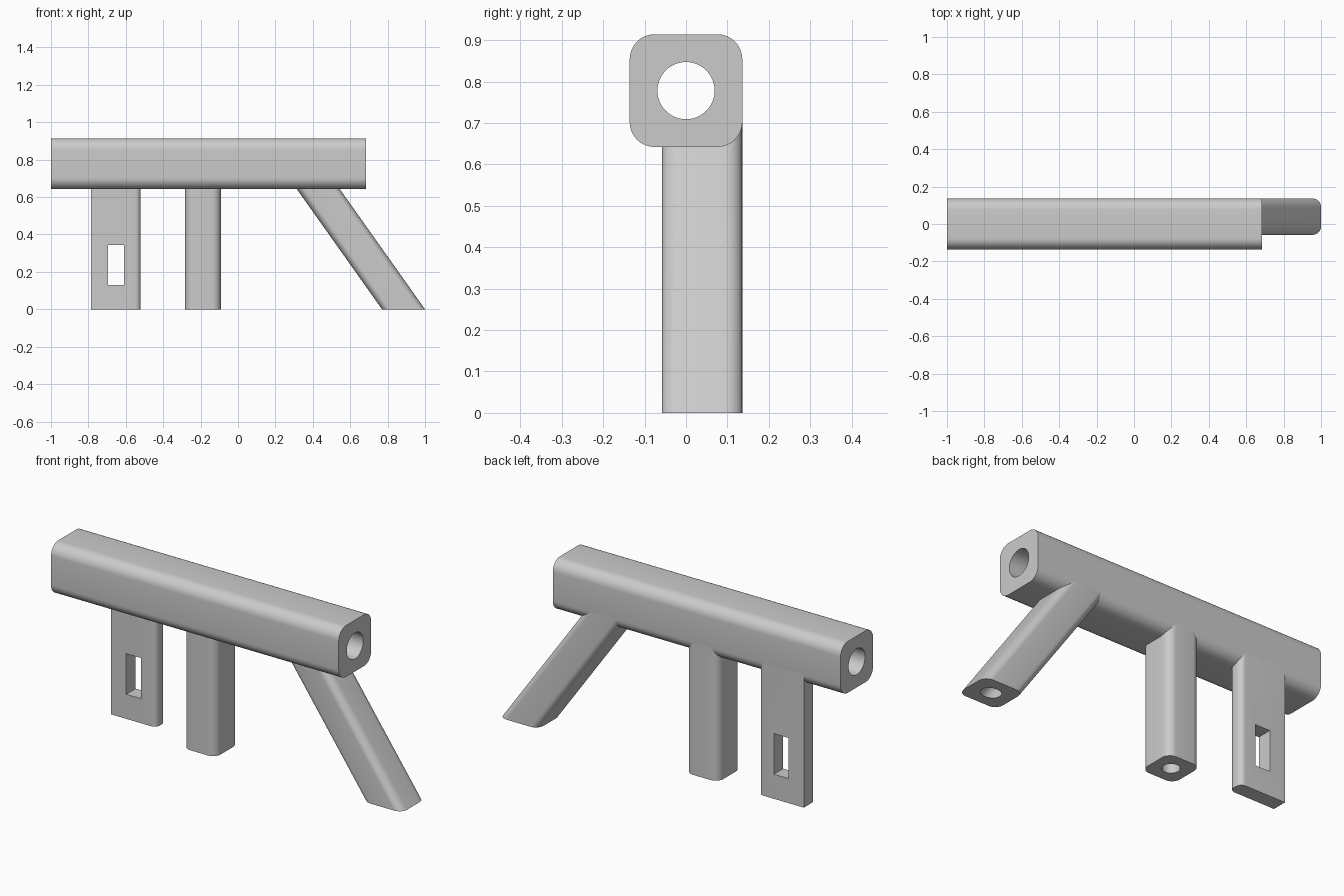
import bpy, bmesh, math
from mathutils import Vector

if "Cube" in bpy.data.objects:
    bpy.data.objects.remove(bpy.data.objects["Cube"])

grey = bpy.data.materials.new("light grey")
grey.diffuse_color = (0.6, 0.6, 0.6, 1)
grey.use_nodes = True
grey.node_tree.nodes["Principled BSDF"].inputs["Base Color"].default_value = grey.diffuse_color


def rounded(u0, u1, v0, v1, radii, n=8):
    """Rectangle outline; radii for corners (u1,v1), (u0,v1), (u0,v0), (u1,v0)."""
    pts = []
    corners = [(u1, v1, -1, -1), (u0, v1, 1, -1), (u0, v0, 1, 1), (u1, v0, -1, 1)]
    for i, ((u, v, su, sv), r) in enumerate(zip(corners, radii)):
        if r == 0:
            pts.append((u, v))
            continue
        for k in range(n + 1):
            a = math.pi / 2 * (i + k / n)
            pts.append((u + su * r + r * math.cos(a), v + sv * r + r * math.sin(a)))
    return pts


def ellipse(u, v, ru, rv, n=48):
    return [(u + ru * math.cos(2 * math.pi * k / n), v + rv * math.sin(2 * math.pi * k / n))
            for k in range(n)]


def prism(name, base, sweep):
    """Solid made by sweeping a planar outline along a vector."""
    bm = bmesh.new()
    face = bm.faces.new([bm.verts.new(p) for p in base])
    ext = bmesh.ops.extrude_face_region(bm, geom=[face])
    bmesh.ops.translate(bm, vec=Vector(sweep),
                        verts=[g for g in ext["geom"] if isinstance(g, bmesh.types.BMVert)])
    bmesh.ops.recalc_face_normals(bm, faces=bm.faces)
    me = bpy.data.meshes.new(name)
    bm.to_mesh(me)
    bm.free()
    me.materials.append(grey)
    ob = bpy.data.objects.new(name, me)
    bpy.context.collection.objects.link(ob)
    return ob


def cut(ob, cutter):
    """Subtract the cutter, then discard it."""
    bpy.context.view_layer.objects.active = ob
    mod = ob.modifiers.new("cut", 'BOOLEAN')
    mod.operation, mod.solver, mod.object = 'DIFFERENCE', 'EXACT', cutter
    bpy.ops.object.modifier_apply(modifier=mod.name)
    bpy.data.objects.remove(cutter)


def upright(pts, z=0.0, lean=0.0):
    return [(x + lean * z, y, z) for x, y in pts]


def lengthwise(pts, x):
    return [(x, y, z) for y, z in pts]


TOP = 0.702            # legs end inside the bar, below its bore
FRONT, BACK = -0.058, 0.136
LEAN = -0.709          # sideways run of the brace per unit of height

# Horizontal bar with a bore along its length
bar = prism("main_bar", lengthwise(rounded(-0.136, 0.136, 0.642, 0.914, [0.06] * 4), -1),
            (1.685, 0, 0))
cut(bar, prism("bar_bore", lengthwise(ellipse(0, 0.778, 0.069, 0.069), -1.1), (1.9, 0, 0)))

# Thin slotted leg, rounded on its inner edge only
plate = prism("slotted_leg", upright(rounded(-0.785, -0.52, 0.058, BACK, [0.03, 0, 0, 0.03])),
              (0, 0, TOP))
slot = rounded(-0.695, -0.61, 0.13, 0.345, [0] * 4)
cut(plate, prism("slot", [(x, 0, z) for x, z in slot], (0, 0.2, 0)))

# Square middle leg and slanted brace, each bored from below
for name, x0, x1, lean in (("middle_leg", -0.283, -0.092, 0), ("slanted_brace", 0.77, 1.0, LEAN)):
    leg = prism(name, upright(rounded(x0, x1, FRONT, BACK, [0.045] * 4)), (lean * TOP, 0, TOP))
    stretch = math.sqrt(1 + lean * lean)
    hole = ellipse((x0 + x1) / 2, (FRONT + BACK) / 2, 0.042 * stretch, 0.042, 32)
    cut(leg, prism("leg_bore", upright(hole, -0.05, lean), (lean * 0.69, 0, 0.69)))

# Smooth the rounded edges, keep the rest sharp
bpy.ops.object.select_all(action='SELECT')
bpy.ops.object.shade_smooth_by_angle(angle=math.radians(30))
